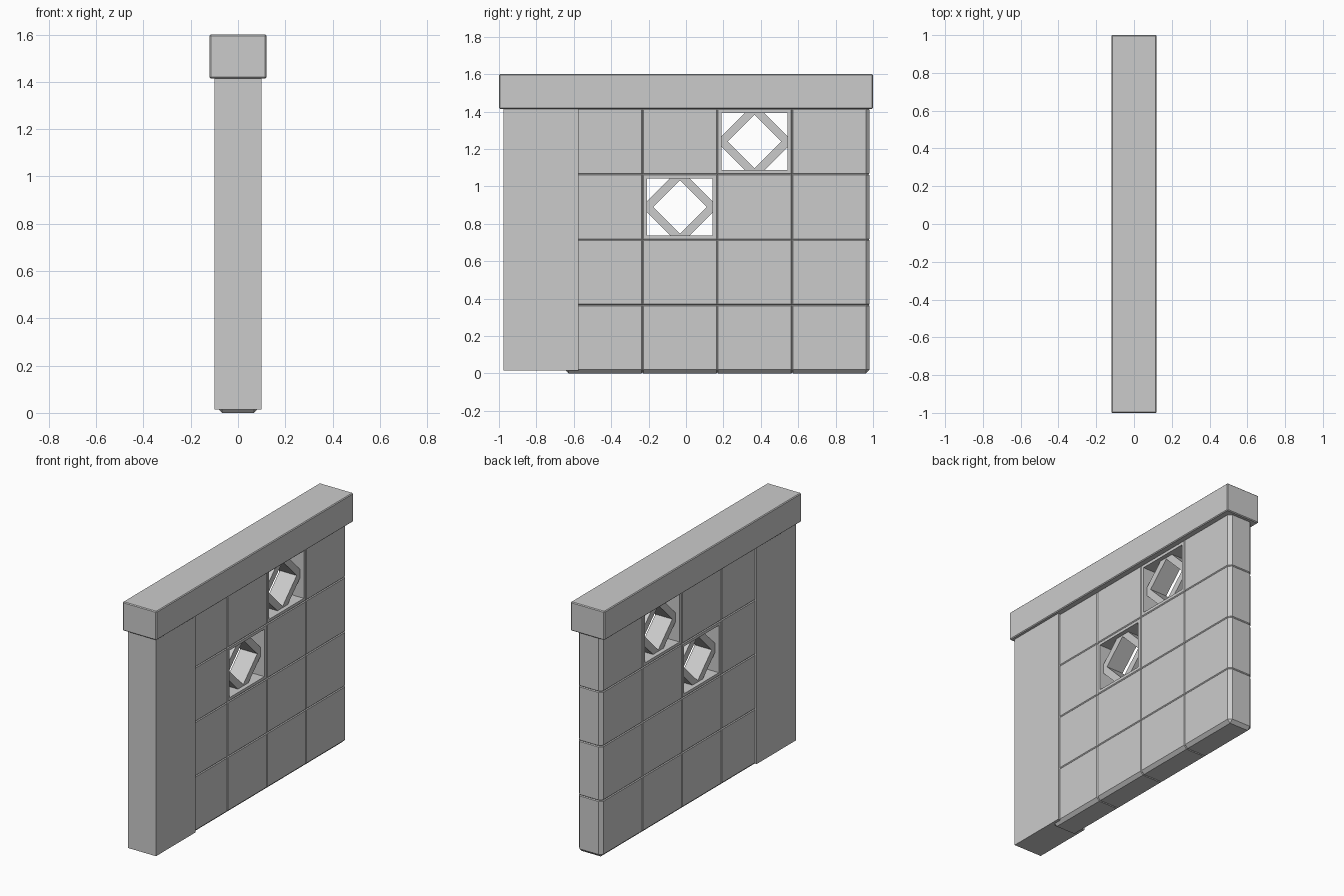
import bpy
import bmesh

if "Cube" in bpy.data.objects:
    bpy.data.objects.remove(bpy.data.objects["Cube"])

X, HY, HZ, B = 0.0875, 0.215, 0.19, 0.02   # block half sizes and chamfer


def finish(name, bm, loc):
    bmesh.ops.recalc_face_normals(bm, faces=bm.faces)
    me = bpy.data.meshes.new(name)
    bm.to_mesh(me)
    bm.free()
    ob = bpy.data.objects.new(name, me)
    ob.location = loc
    bpy.context.collection.objects.link(ob)
    return ob


def box(name, half, loc, bevel=0.0):
    bm = bmesh.new()
    bmesh.ops.create_cube(bm, size=2)
    bmesh.ops.scale(bm, vec=half, verts=bm.verts)
    if bevel:
        bmesh.ops.bevel(bm, geom=bm.edges[:], offset=bevel, segments=1,
                        affect='EDGES', profile=0.5)
    return finish(name, bm, loc)


def ring_loft(name, rings, loc):
    """Join (x, outline) rings into a closed tube-like solid with a hole."""
    bm = bmesh.new()
    vs = [[bm.verts.new((x, y, z)) for y, z in pts] for x, pts in rings]
    n = len(vs[0])
    for i, a in enumerate(vs):
        b = vs[(i + 1) % len(vs)]
        for j in range(n):
            k = (j + 1) % n
            bm.faces.new((a[j], a[k], b[k], b[j]))
    return finish(name, bm, loc)


def rect(y, z):
    return [(-y, -z), (y, -z), (y, z), (-y, z)]


def cut_diamond(r, y, z):
    """Diamond of radius r with its corners clipped at y and z."""
    return [(y, z - z + r - y), (r - z, z), (z - r, z), (-y, r - y),
            (-y, y - r), (z - r, -z), (r - z, -z), (y, y - r)]


# Cap and end post
box("cap", (0.12, 1.0, 0.0925), (0, 0, 1.5075), 0.005)
box("end_post", (0.1, 0.2, 0.705), (0, -0.775, 0.72))

# Block courses, two of them open screen blocks
outer, inner = rect(HY, HZ), rect(HY - B, HZ - B)
hole = rect(0.176, 0.152)
for row in range(4):
    for col in range(4):
        loc = (0, -0.433 + 0.4 * col, 0.19 + 0.35 * row)
        if (row, col) not in ((2, 1), (3, 2)):
            box(f"block_{row}_{col}", (X, HY, HZ), loc, B)
            continue
        # Open block frame
        ring_loft(f"open_block_{row}_{col}",
                  [(X, inner), (X - B, outer), (B - X, outer), (-X, inner),
                   (-X, hole), (X, hole)], loc)
        # Diamond ring set into the opening
        big = cut_diamond(0.205, 0.18, 0.155)
        small = cut_diamond(0.1431, 0.143, 0.143)
        ring_loft(f"diamond_{row}_{col}",
                  [(0.06, big), (-0.06, big), (-0.06, small), (0.06, small)],
                  loc)
